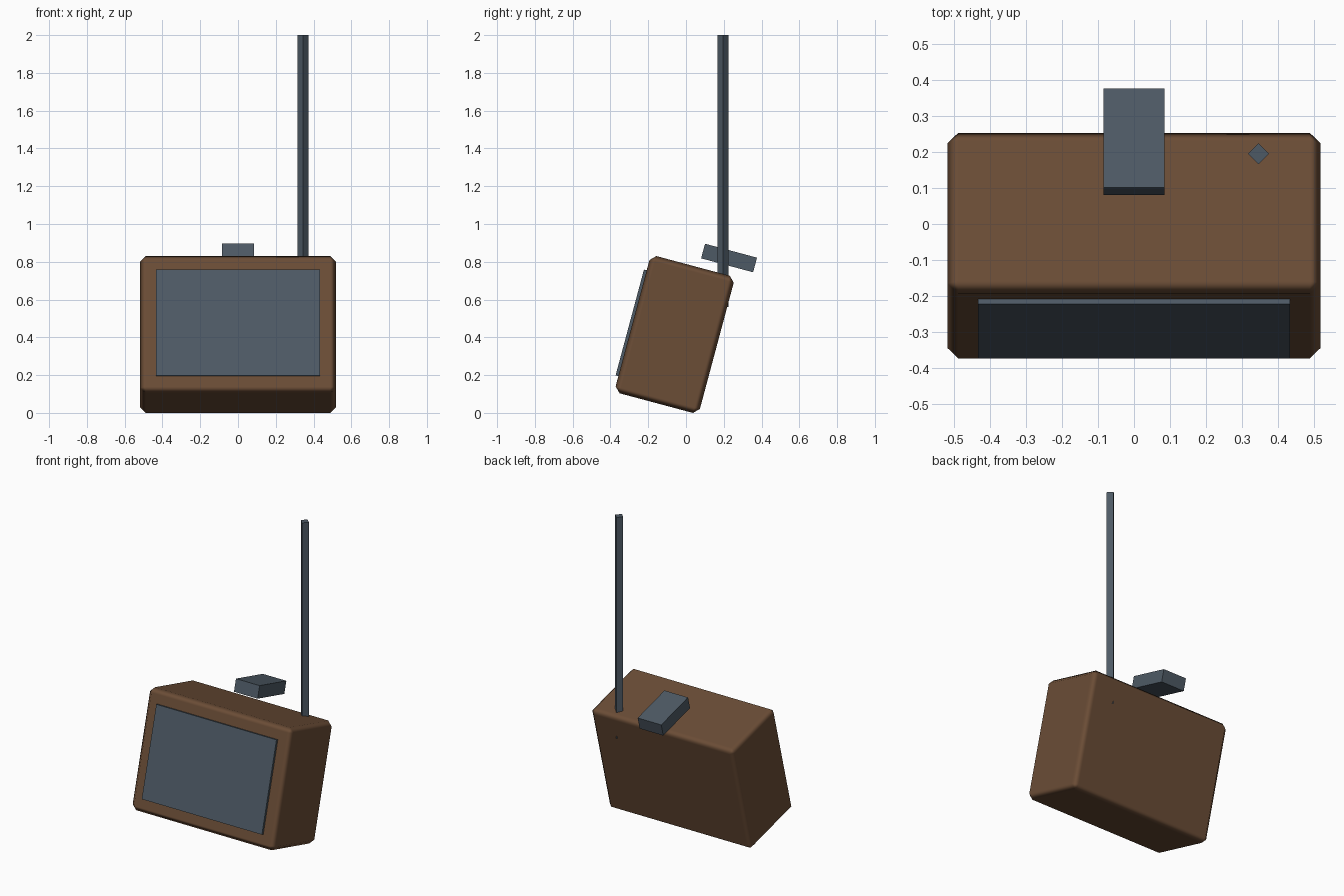
import bpy
import math

if "Cube" in bpy.data.objects:
    bpy.data.objects.remove(bpy.data.objects["Cube"])

TILT = math.radians(-15)          # the cabinet leans back
CENTRE = (0, -0.06, 0.415)


def material(name, rgb):
    m = bpy.data.materials.new(name)
    m.diffuse_color = (*rgb, 1)
    m.use_nodes = True
    m.node_tree.nodes["Principled BSDF"].inputs["Base Color"].default_value = m.diffuse_color
    return m


brown = material("brown wood", (0.147, 0.074, 0.037))
slate = material("slate metal", (0.076, 0.102, 0.130))


def box(name, size, location, mat, local=(0, 0, 0)):
    """Tilted box; local is an offset in the tilted frame."""
    c, s = math.cos(TILT), math.sin(TILT)
    x, y, z = local
    pos = (location[0] + x, location[1] + y * c - z * s, location[2] + y * s + z * c)
    bpy.ops.mesh.primitive_cube_add(size=1, location=pos, rotation=(TILT, 0, 0))
    ob = bpy.context.object
    ob.name = name
    ob.scale = size
    bpy.ops.object.transform_apply(location=False, rotation=False, scale=True)
    ob.data.materials.append(mat)
    return ob


# chamfered cabinet
cabinet = box("cabinet", (1.036, 0.462, 0.752), CENTRE, brown)
bpy.ops.object.shade_smooth()
bevel = cabinet.modifiers.new("chamfer", 'BEVEL')
bevel.width = 0.03
bevel.segments = 1
bevel.harden_normals = True

# screen plate standing proud of the front
box("screen", (0.866, 0.03, 0.58), CENTRE, slate, (0, -0.231, 0))

# block on the top rear edge
box("top_block", (0.17, 0.285, 0.08), (0, 0.228, 0.82), slate)

# four-sided aerial, corner towards the front, sunk into the cabinet
BOTTOM, TOP = 0.56, 2.0
bpy.ops.mesh.primitive_cylinder_add(vertices=4, radius=0.029, depth=TOP - BOTTOM,
                                    location=(0.345, 0.195, (TOP + BOTTOM) / 2))
aerial = bpy.context.object
aerial.name = "aerial"
aerial.data.materials.append(slate)
